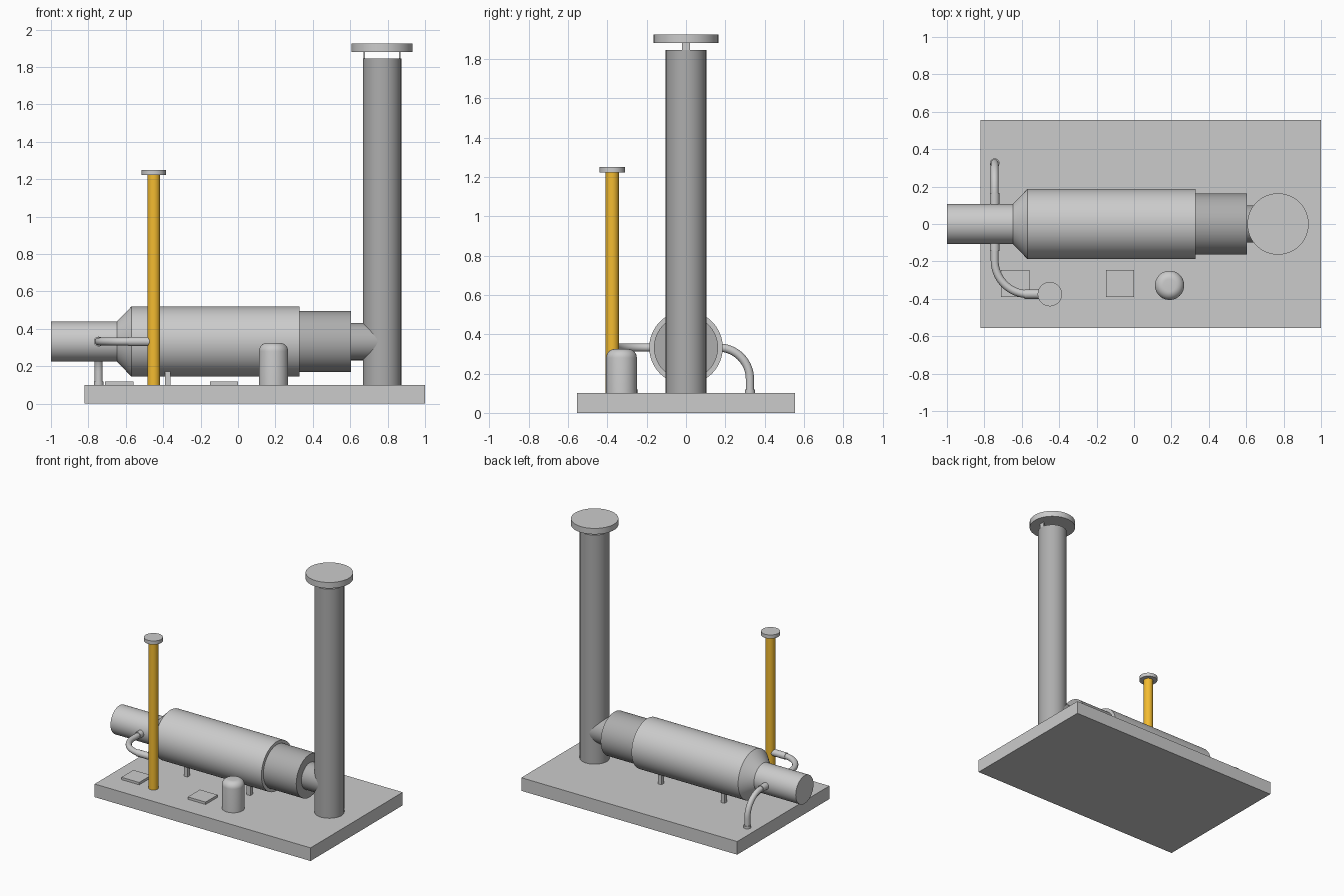
import bpy, bmesh, math
from mathutils import Vector, Matrix

if "Cube" in bpy.data.objects:
    bpy.data.objects.remove(bpy.data.objects["Cube"])


def material(name, rgb):
    m = bpy.data.materials.new(name)
    m.diffuse_color = (*rgb, 1)
    m.use_nodes = True
    m.node_tree.nodes["Principled BSDF"].inputs["Base Color"].default_value = m.diffuse_color
    return m


DARK = material("dark_steel", (0.42, 0.42, 0.42))
MID = material("base_grey", (0.6, 0.6, 0.6))
ORANGE = material("orange_paint", (0.9, 0.5, 0.03))
AXIS_Z = 0.332
DECK = 0.1


def finish(name, bm, mat=None, smooth=True):
    bmesh.ops.recalc_face_normals(bm, faces=bm.faces)
    me = bpy.data.meshes.new(name)
    bm.to_mesh(me)
    bm.free()
    ob = bpy.data.objects.new(name, me)
    bpy.context.collection.objects.link(ob)
    if mat:
        me.materials.append(mat)
    if smooth:
        bpy.ops.object.select_all(action='DESELECT')
        ob.select_set(True)
        bpy.context.view_layer.objects.active = ob
        bpy.ops.object.shade_smooth_by_angle(angle=math.radians(30))
    return ob


def box(name, x, y, z, mat=None):
    bm = bmesh.new()
    size = [b - a for a, b in (x, y, z)]
    mid = [(a + b) / 2 for a, b in (x, y, z)]
    bmesh.ops.create_cube(bm, size=1, matrix=Matrix.Translation(mid) @ Matrix.Diagonal((*size, 1)))
    return finish(name, bm, mat, False)


def lathe(name, profile, origin, axis='Z', mat=None, n=64):
    """Revolve (radius, distance) pairs about an axis through origin."""
    bm = bmesh.new()
    rings = []
    for r, t in profile:
        ring = []
        for i in range(n):
            a = 2 * math.pi * i / n
            u, v = r * math.cos(a), r * math.sin(a)
            p = {'Z': (u, v, t), 'X': (t, u, v), 'Y': (u, t, v)}[axis]
            ring.append(bm.verts.new(Vector(origin) + Vector(p)))
        rings.append(ring)
    for a, b in zip(rings, rings[1:]):
        for i in range(n):
            j = (i + 1) % n
            bm.faces.new((a[i], a[j], b[j], b[i]))
    bm.faces.new(rings[0])
    bm.faces.new(rings[-1])
    return finish(name, bm, mat)


def pipe(name, start, corner, end, radius, bend):
    """Round pipe with one quarter bend at the corner."""
    s, c, e = Vector(start), Vector(corner), Vector(end)
    d1, d2 = (s - c).normalized(), (e - c).normalized()
    centre = c + (d1 + d2) * bend
    pts = [s]
    for i in range(17):
        a = math.pi / 2 * i / 16
        pts.append(centre - d2 * bend * math.cos(a) - d1 * bend * math.sin(a))
    pts.append(e)
    side = d1.cross(d2)
    bm = bmesh.new()
    rings = []
    for i, p in enumerate(pts):
        t = (pts[min(i + 1, len(pts) - 1)] - pts[max(i - 1, 0)]).normalized()
        up = t.cross(side)
        rings.append([bm.verts.new(p + radius * (math.cos(k * math.pi / 12) * side
                                                 + math.sin(k * math.pi / 12) * up)) for k in range(24)])
    for a, b in zip(rings, rings[1:]):
        for i in range(24):
            j = (i + 1) % 24
            bm.faces.new((a[i], a[j], b[j], b[i]))
    bm.faces.new(rings[0])
    bm.faces.new(rings[-1])
    return finish(name, bm)


# Base slab and floor pads
box("base_slab", (-0.82, 1.0), (-0.555, 0.555), (0, DECK), MID)
for i, x in enumerate((-0.635, -0.075)):
    box(f"floor_pad_{i}", (x - 0.075, x + 0.075), (-0.39, -0.245), (DECK, 0.118))

# Horizontal chamber: inlet tube, cone, drum, rear section, outlet neck
AX = (0, 0, AXIS_Z)
lathe("chamber_shell", [(0.107, -1.0), (0.107, -0.648), (0.187, -0.57), (0.187, 0.328)], AX, 'X')
lathe("rear_section", [(0.163, 0.32), (0.163, 0.605)], AX, 'X', DARK)
lathe("outlet_neck", [(0.1, 0.6), (0.1, 0.77)], AX, 'X', DARK)

# Support legs
for x in (-0.375, 0.155):
    for side in (-1, 1):
        y = side * 0.08
        box(f"support_leg_{x}_{side}", (x - 0.015, x + 0.015), (y - 0.015, y + 0.015), (DECK, 0.19))

# Chimney stack with rain cap on two straps
lathe("chimney_stack", [(0.103, DECK), (0.103, 1.845)], (0.77, 0, 0), 'Z', DARK)
lathe("chimney_cap", [(0.164, 1.88), (0.164, 1.925)], (0.77, 0, 0))
for side in (-1, 1):
    x = 0.77 + side * 0.096
    box(f"cap_strap_{side}", (x - 0.004, x + 0.004), (-0.02, 0.02), (1.83, 1.885))

# Orange vent pole
lathe("vent_pole", [(0.034, DECK), (0.034, 1.225)], (-0.45, -0.375, 0), 'Z', ORANGE, 32)
lathe("vent_cap", [(0.065, 1.222), (0.065, 1.25)], (-0.45, -0.375, 0))

# Pipes linking the inlet to the pole and to the deck, with collars
X = -0.745
pipe("vent_pipe", (X, -0.08, AXIS_Z), (X, -0.375, AXIS_Z), (-0.45, -0.375, AXIS_Z), 0.021, 0.18)
pipe("drain_pipe", (X, 0.08, AXIS_Z), (X, 0.325, AXIS_Z), (X, 0.325, DECK), 0.021, 0.16)
lathe("vent_inlet_collar", [(0.026, -0.145), (0.026, -0.08)], (X, 0, AXIS_Z), 'Y', None, 24)
lathe("drain_inlet_collar", [(0.026, 0.08), (0.026, 0.165)], (X, 0, AXIS_Z), 'Y', None, 24)
lathe("vent_pole_collar", [(0.025, -0.585), (0.025, -0.45)], (0, -0.375, AXIS_Z), 'X', None, 24)
lathe("drain_deck_collar", [(0.026, DECK), (0.026, 0.118)], (X, 0.325, 0), 'Z', None, 24)

# Small tank with rounded top
R, F, TOP = 0.078, 0.045, 0.325
dome = [(R - F + F * math.cos(a), TOP - F + F * math.sin(a))
        for a in (math.pi / 2 * i / 8 for i in range(9))]
lathe("small_tank", [(R, DECK)] + dome, (0.19, -0.328, 0))
